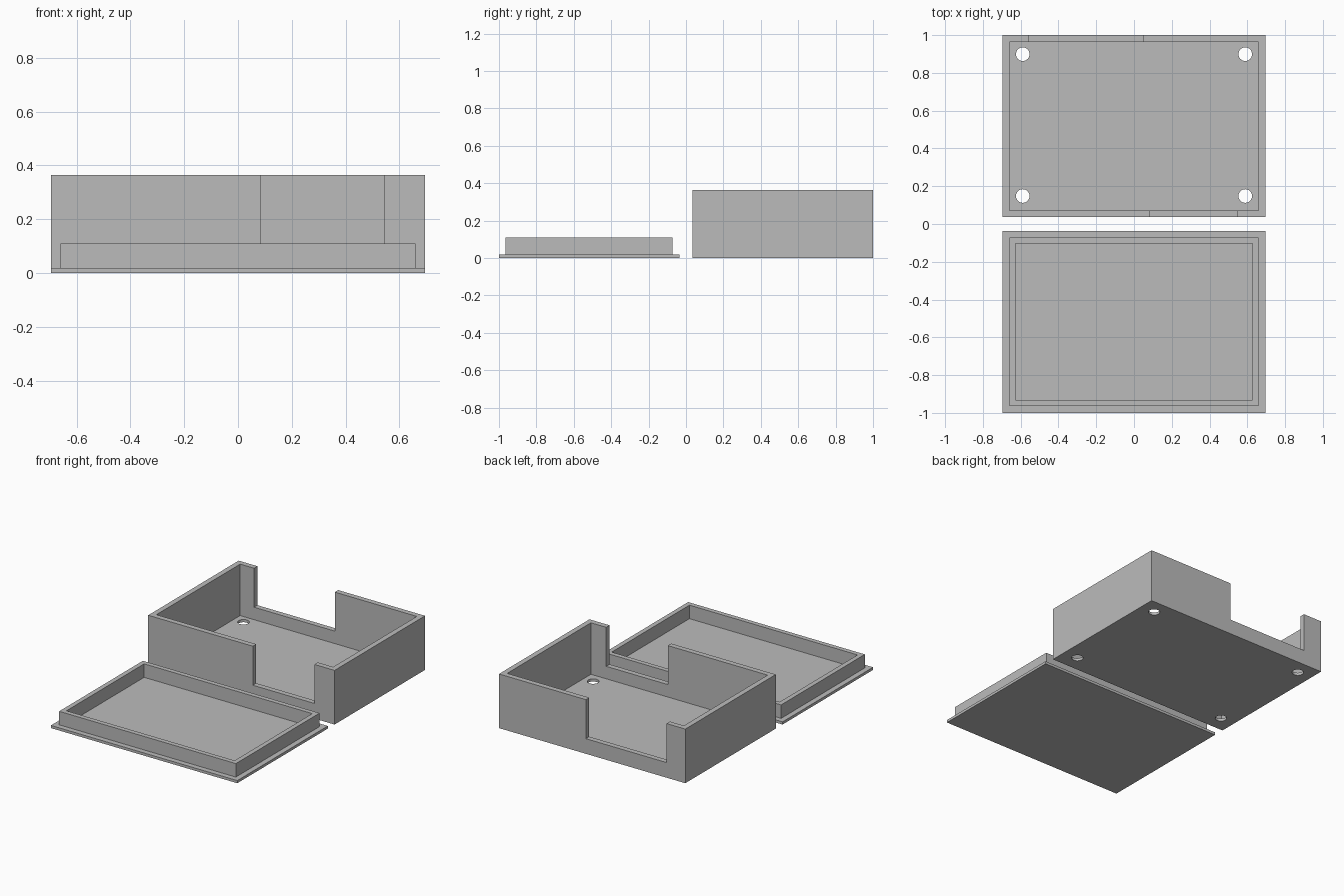
import bpy

cube = bpy.data.objects.get("Cube")
if cube:
    bpy.data.objects.remove(cube, do_unlink=True)

# Overall dimensions
HALF_X = 0.695        # half width of box and lid
GAP = 0.036           # half the gap between box and lid
WALL = 0.036
FLOOR = 0.018
BOX_H = 0.365
SILL = 0.102          # bottom of the wall openings
RIM_H = 0.109
RIM_WALL = 0.032
OVER = 0.05           # cutter overshoot

grey = bpy.data.materials.new("plain_grey")
grey.use_nodes = True
colour = (0.5, 0.5, 0.5, 1.0)
grey.diffuse_color = colour
grey.node_tree.nodes["Principled BSDF"].inputs["Base Color"].default_value = colour


def block(name, x, y, z):
    """Box spanning the given (min, max) ranges."""
    bpy.ops.mesh.primitive_cube_add(size=1)
    ob = bpy.context.object
    ob.name = name
    spans = (x, y, z)
    ob.location = [(a + b) / 2 for a, b in spans]
    ob.scale = [b - a for a, b in spans]
    bpy.ops.object.transform_apply(location=True, rotation=False, scale=True)
    ob.data.materials.append(grey)
    return ob


def cut(target, cutter):
    """Subtract the cutter from the target, then discard it."""
    cutter.hide_render = True
    mod = target.modifiers.new("cut", 'BOOLEAN')
    mod.operation = 'DIFFERENCE'
    mod.solver = 'EXACT'
    mod.object = cutter
    bpy.context.view_layer.objects.active = target
    bpy.ops.object.modifier_apply(modifier=mod.name)
    bpy.data.objects.remove(cutter, do_unlink=True)


# Open box with hollow interior
box = block("box_body", (-HALF_X, HALF_X), (GAP, 1), (0, BOX_H))
inner_x = HALF_X - WALL
cut(box, block("cavity", (-inner_x, inner_x), (GAP + WALL, 1 - WALL),
               (FLOOR, BOX_H + OVER)))

# Openings in the front and back walls
top = (SILL, BOX_H + OVER)
cut(box, block("front_opening", (0.085, 0.545), (GAP - OVER, GAP + WALL + OVER), top))
cut(box, block("back_opening", (-0.555, 0.047), (1 - WALL - OVER, 1 + OVER), top))

# Screw holes in the floor corners
for x in (-0.589, 0.589):
    for y in (0.148, 0.899):
        bpy.ops.mesh.primitive_cylinder_add(vertices=32, radius=0.036, depth=0.1,
                                            location=(x, y, 0))
        hole = bpy.context.object
        hole.data.materials.append(grey)
        cut(box, hole)

# Lid plate with its raised rim
block("lid_plate", (-HALF_X, HALF_X), (-1, -GAP), (0, FLOOR))
rim_x = HALF_X - WALL
rim_y = (-1 + WALL, -GAP - WALL)
rim = block("lid_rim", (-rim_x, rim_x), rim_y, (FLOOR, RIM_H))
cut(rim, block("rim_cavity", (-rim_x + RIM_WALL, rim_x - RIM_WALL),
               (rim_y[0] + RIM_WALL, rim_y[1] - RIM_WALL),
               (FLOOR - OVER, RIM_H + OVER)))
